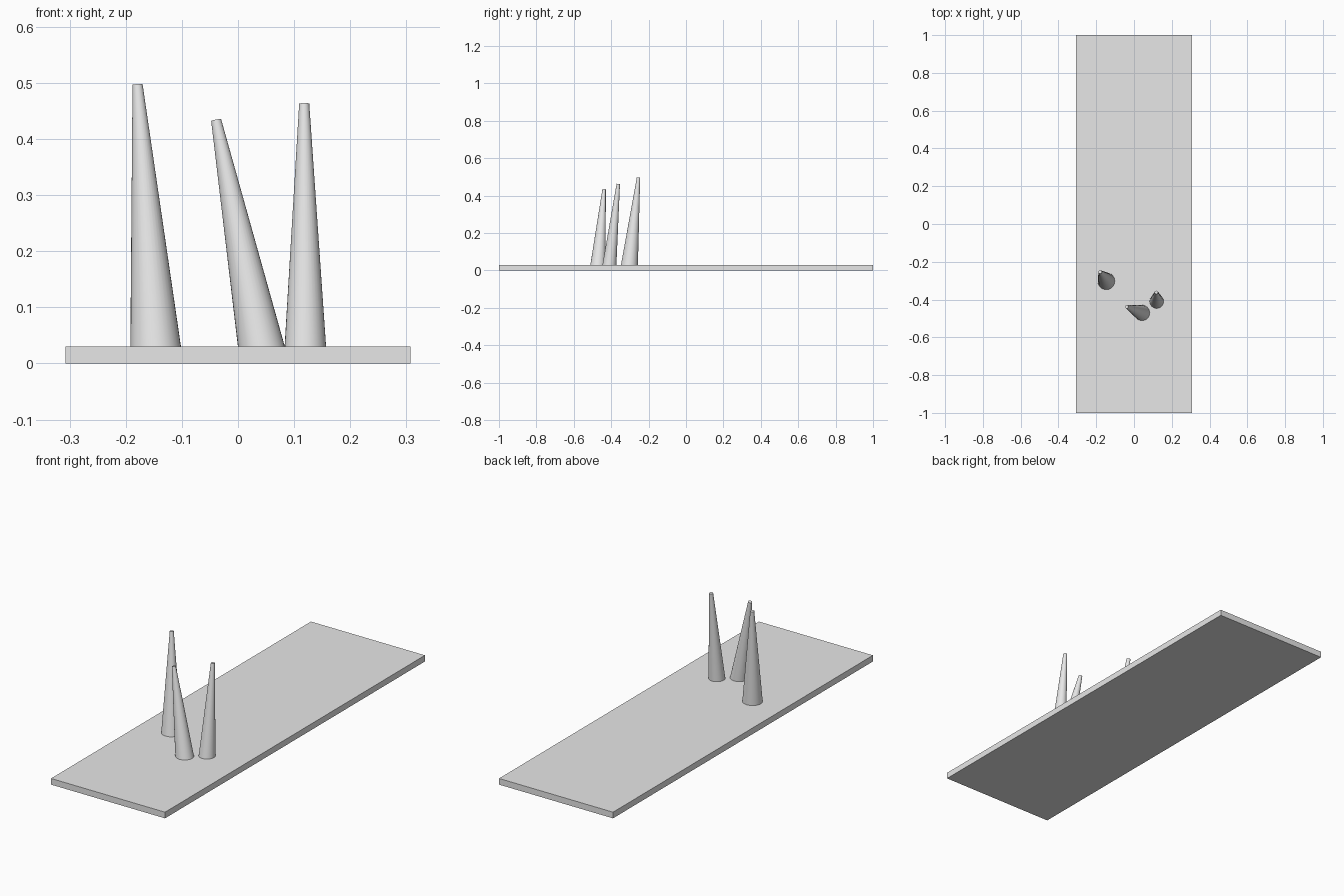
import bpy
from mathutils import Vector

cube = bpy.data.objects.get("Cube")
if cube:
    bpy.data.objects.remove(cube, do_unlink=True)

grey = bpy.data.materials.new("plain_grey")
grey.use_nodes = True
colour = (0.8, 0.8, 0.8, 1)
grey.diffuse_color = colour
grey.node_tree.nodes["Principled BSDF"].inputs["Base Color"].default_value = colour

SLAB_TOP = 0.03

# Flat base slab
bpy.ops.mesh.primitive_cube_add(size=1, location=(0, 0, SLAB_TOP / 2))
slab = bpy.context.object
slab.name = "base_slab"
slab.scale = (0.614, 2, SLAB_TOP)
bpy.ops.object.transform_apply(location=False, rotation=False, scale=True)
slab.data.materials.append(grey)


def leaning_spike(name, foot, tip, foot_radius, tip_radius=0.009):
    """Tapered cone from the slab to its tip, its foot sunk a little into the slab."""
    foot, tip = Vector((*foot, SLAB_TOP)), Vector(tip)
    axis = tip - foot
    sink = 0.012 / axis.z
    foot_radius += (foot_radius - tip_radius) * sink
    foot = foot - axis * sink
    axis = tip - foot
    bpy.ops.mesh.primitive_cone_add(vertices=32, radius1=foot_radius, radius2=tip_radius,
                                    depth=axis.length, location=(foot + tip) / 2)
    spike = bpy.context.object
    spike.name = name
    spike.rotation_euler = axis.to_track_quat('Z', 'Y').to_euler()
    spike.data.materials.append(grey)
    bpy.ops.object.shade_smooth_by_angle()


# Three leaning spikes
leaning_spike("right_spike", (-0.147, -0.302), (-0.179, -0.254, 0.497), 0.045)
leaning_spike("middle_spike", (0.041, -0.47), (-0.039, -0.438, 0.434), 0.041)
leaning_spike("left_spike", (0.12, -0.409), (0.118, -0.362, 0.463), 0.037)
